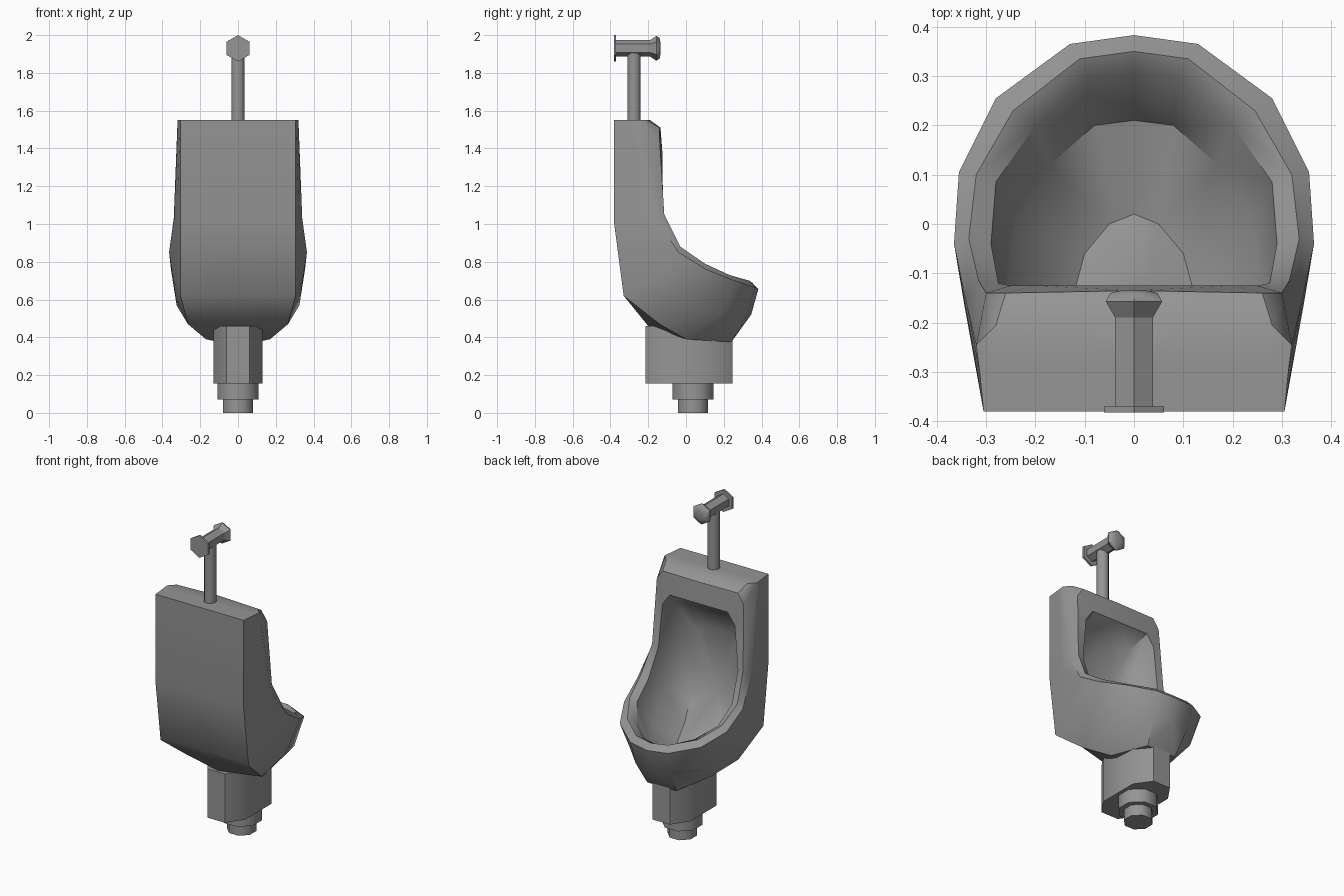
import bpy, bmesh, math
from mathutils import Matrix, Vector

if "Cube" in bpy.data.objects:
    bpy.data.objects.remove(bpy.data.objects["Cube"], do_unlink=True)

grey = bpy.data.materials.new("grey_ceramic")
grey.use_nodes = True
colour = (0.3, 0.3, 0.3, 1)
grey.diffuse_color = colour
grey.node_tree.nodes["Principled BSDF"].inputs["Base Color"].default_value = colour


def finish(name, bm, angle=40, mirror=False):
    """Turn a bmesh into a named, shaded object."""
    bmesh.ops.recalc_face_normals(bm, faces=bm.faces)
    mesh = bpy.data.meshes.new(name)
    bm.to_mesh(mesh)
    bm.free()
    mesh.materials.append(grey)
    obj = bpy.data.objects.new(name, mesh)
    bpy.context.collection.objects.link(obj)
    bpy.ops.object.select_all(action="DESELECT")
    obj.select_set(True)
    bpy.context.view_layer.objects.active = obj
    if mirror:
        mod = obj.modifiers.new("mirror", "MIRROR")
        mod.use_clip = True
        bpy.ops.object.modifier_apply(modifier=mod.name)
    bpy.ops.object.shade_smooth_by_angle(angle=math.radians(angle))
    return obj


def lathe(name, profile, sides, centre, along_y=False, turn=0.0):
    """Stack rings of (radius, distance) along z, or along y, and cap the ends."""
    bm = bmesh.new()
    rings = []
    for radius, dist in profile:
        ring = []
        for k in range(sides):
            a = math.tau * k / sides + turn
            u, v = radius * math.cos(a), radius * math.sin(a)
            offset = Vector((u, dist, v)) if along_y else Vector((u, v, dist))
            ring.append(bm.verts.new(Vector(centre) + offset))
        rings.append(ring)
    for low, high in zip(rings, rings[1:]):
        for k in range(sides):
            n = (k + 1) % sides
            bm.faces.new((low[k], low[n], high[n], high[k]))
    bm.faces.new(rings[0])
    bm.faces.new(rings[-1])
    return finish(name, bm, 50)


# Bowl: half loops, each running from top centre round the side to bottom centre
wall_edge = [(0, -.38, 1.55), (.28, -.38, 1.55), (.305, -.38, 1.55), (.305, -.38, 1),
             (.305, -.33, .62), (.265, -.14, .47), (.17, 0, .39), (.1, .24, .375), (0, .24, .375)]
flank = [(0, -.28, 1.55), (.28, -.28, 1.55), (.313, -.3, 1.55), (.325, -.26, 1.02),
         (.343, -.17, .71), (.325, 0, .57), (.255, .19, .53), (.12, .325, .52), (0, .345, .52)]
rim_outer = [(0, -.19, 1.55), (.28, -.205, 1.55), (.32, -.245, 1.55), (.34, -.16, 1.03),
             (.365, -.04, .85), (.355, .105, .76), (.28, .255, .7), (.13, .365, .665), (0, .383, .655)]
rim_crest = [(0, -.135, 1.51), (.26, -.14, 1.51), (.3, -.14, 1.45), (.315, -.115, 1.05),
             (.335, -.03, .88), (.32, .1, .79), (.245, .23, .73), (.11, .335, .7), (0, .35, .69)]
rim_inner = [(0, -.125, 1.38), (.2, -.125, 1.38), (.25, -.125, 1.31), (.275, -.12, 1.04),
             (.29, -.04, .86), (.28, .085, .77), (.2, .2, .71), (.09, .3, .68), (0, .31, .67)]
basin_wall = [(0, -.25, 1.31), (.17, -.25, 1.31), (.22, -.25, 1.24), (.24, -.25, 1),
              (.26, -.17, .76), (.24, 0, .62), (.17, .12, .56), (.08, .2, .53), (0, .21, .53)]
basin_floor = [(0, -.31, 1.15), (.09, -.31, 1.15), (.13, -.31, 1.1), (.15, -.3, .9),
               (.15, -.27, .72), (.13, -.17, .58), (.1, -.06, .52), (.05, 0, .49), (0, .02, .49)]
spine = [(0, -.38, 1.55), (0, -.38, 1), (0, -.33, .62), (0, -.2, .46), (0, 0, .39), (0, .24, .375)]

bm = bmesh.new()
loops = [[bm.verts.new(p) for p in loop] for loop in
         (wall_edge, flank, rim_outer, rim_crest, rim_inner, basin_wall, basin_floor)]
for a, b in zip(loops, loops[1:]):
    for i in range(len(a) - 1):
        bm.faces.new((a[i], a[i + 1], b[i + 1], b[i]))
# Close the basin with a fan
deepest = bm.verts.new((0, -.31, .76))
for p, q in zip(loops[-1], loops[-1][1:]):
    bm.faces.new((p, q, deepest))
# Flat wall side and underside
middle = [bm.verts.new(p) for p in spine]
for i in range(len(middle) - 1):
    bm.faces.new((middle[i], middle[i + 1], loops[0][i + 3], loops[0][i + 2]))
bmesh.ops.remove_doubles(bm, verts=bm.verts, dist=0.0005)
finish("urinal_bowl", bm, 42, mirror=True)

# Pedestal: a long block with cut corners
bm = bmesh.new()
outline = [(sx * x, .015 + sy * y) for sx, sy, order in
           ((1, 1, 1), (-1, 1, -1), (-1, -1, 1), (1, -1, -1))
           for x, y in [(.13, .13), (.06, .23)][::order]]
base = bm.faces.new([bm.verts.new((x, y, .155)) for x, y in outline])
extruded = bmesh.ops.extrude_face_region(bm, geom=[base], use_keep_orig=True)
top = [v for v in extruded["geom"] if isinstance(v, bmesh.types.BMVert)]
bmesh.ops.translate(bm, verts=top, vec=(0, 0, .305))
finish("pedestal", bm, 50)

# Drain fittings under the pedestal
eighth = math.pi / 8
lathe("drain_collar", [(.117, .07), (.117, .155)], 8, (0, .037, 0), turn=eighth)
lathe("drain_pipe", [(.085, 0), (.085, .075)], 8, (0, .037, 0), turn=eighth)

# Flush pipe, valve, wall flange and push button
point_up = math.pi / 6
lathe("supply_pipe", [(.037, 1.53), (.037, 1.92)], 8, (0, -.275, 0), turn=eighth)
valve_centre = (0, 0, 1.93)
lathe("valve_body", [(.044, -.375), (.044, -.18)], 6, valve_centre, True, point_up)
lathe("wall_flange", [(.07, -.382), (.07, -.37)], 6, valve_centre, True, point_up)
lathe("push_button", [(.044, -.19), (.066, -.157), (.055, -.14), (.025, -.134)], 6,
      valve_centre, True, point_up)
